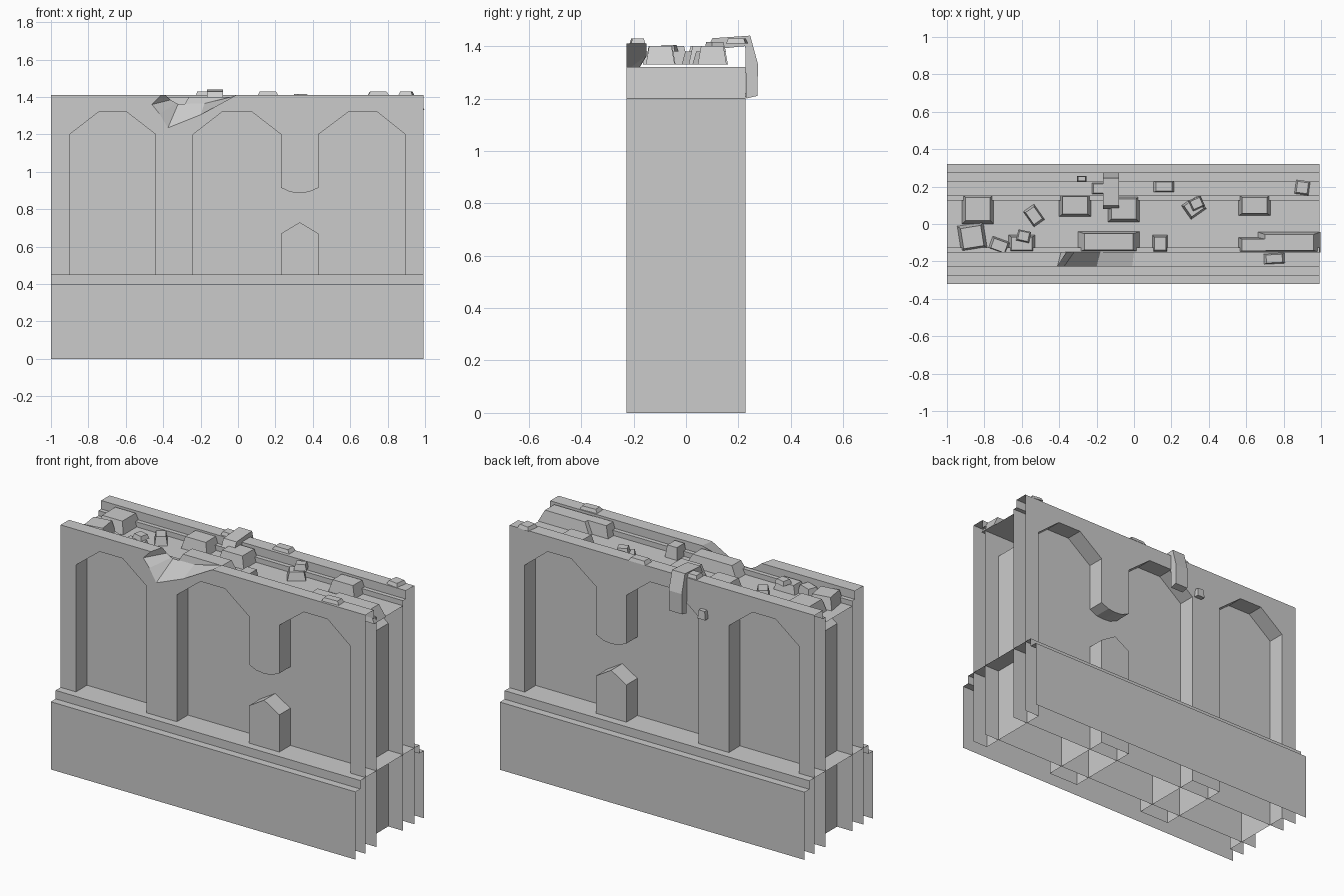
import bpy, bmesh
from math import radians, cos, sin
from mathutils import Vector

if "Cube" in bpy.data.objects:
    bpy.data.objects.remove(bpy.data.objects["Cube"])

L, R = -1.0, 0.993          # wall ends
FACE, LIP, CORE = 0.228, 0.15, 0.125
TOP, STEP, FLOOR = 1.41, 1.36, 1.33


def build(name, faces):
    """Make an object from polygons, each given as a list of 3D points."""
    bm = bmesh.new()
    for pts in faces:
        bm.faces.new([bm.verts.new(p) for p in pts])
    bmesh.ops.remove_doubles(bm, verts=bm.verts, dist=0.0005)
    me = bpy.data.meshes.new(name)
    bm.to_mesh(me)
    bm.free()
    ob = bpy.data.objects.new(name, me)
    bpy.context.collection.objects.link(ob)
    return ob


def along_x(profile):
    """Open (y, z) profile swept along the wall; faces up when y increases."""
    return [[(L, *a), (R, *a), (R, *b), (L, *b)] for a, b in zip(profile, profile[1:])]


def along_y(outline):
    """Open (x, z) outline swept through the wall thickness."""
    return [[(a[0], -FACE, a[1]), (a[0], FACE, a[1]), (b[0], FACE, b[1]), (b[0], -FACE, b[1])]
            for a, b in zip(outline, outline[1:])]


def upright(outline, y):
    """Flat (x, z) polygon at depth y, outline given clockwise from the front."""
    pts = [(x, y, z) for x, z in outline]
    return pts[::-1] if y < 0 else pts


# stepped plinth, open underneath and at the ends
half = [(-0.32, 0), (-0.32, 0.4), (-0.275, 0.4), (-0.275, 0.45)]
build("plinth", along_x(half + [(-y, z) for y, z in reversed(half)]))

# arch outlines
left_arch = [(-0.9, 0), (-0.9, 1.2), (-0.745, 1.32), (-0.595, 1.32), (-0.44, 1.2), (-0.44, 0)]
double_arch = [(-0.24, 0), (-0.24, 1.2), (-0.085, 1.32), (0.075, 1.32), (0.23, 1.2),
               (0.23, 0.915), (0.28, 0.892), (0.33, 0.887), (0.38, 0.892), (0.43, 0.915),
               (0.43, 1.2), (0.59, 1.32), (0.745, 1.32), (0.895, 1.2), (0.895, 0)]
stump = [(0.43, 0), (0.43, 0.67), (0.33, 0.73), (0.23, 0.67), (0.23, 0)]
build("arch_reveals", along_y(left_arch) + along_y(double_arch) + along_y(stump))

# chipped notch: outer edge on the face, inner edge on the lip
notch = [(-0.41, TOP), (-0.46, 1.36), (-0.42, 1.31), (-0.375, 1.235), (-0.2, 1.305), (-0.01, TOP)]
inner = [(-0.39, TOP), (-0.36, 1.385), (-0.33, 1.367), (-0.32, 1.363), (-0.18, 1.365), (0, TOP)]

# front and back faces with arch openings
openings = double_arch[::-1] + left_arch[::-1]
for name, y, gap in (("front_face", -FACE, notch), ("back_face", FACE, [])):
    build(name, [upright([(L, 0), (L, TOP)] + gap + [(R, TOP), (R, 0)] + openings, y),
                 upright(stump[::-1], y)])

# recessed panels inside the arches
for name, y in (("front_panel", -CORE), ("back_panel", CORE)):
    build(name, [upright([(L, 0), (L, FLOOR), (R, FLOOR), (R, 0)], y)])

# sunken top channel and back rim
build("top_channel", along_x([(-LIP, STEP), (-CORE, STEP), (-CORE, FLOOR), (CORE, FLOOR),
                              (CORE, STEP), (LIP, STEP), (LIP, TOP), (FACE, TOP)]))

# front rim, broken by the notch
outer3 = [(x, -FACE, z) for x, z in notch]
inner3 = [(x, -LIP, z) for x, z in inner]
rim = [[(L, -FACE, TOP), outer3[0], inner3[0], (L, -LIP, TOP)],
       [outer3[-1], (R, -FACE, TOP), (R, -LIP, TOP), inner3[-1]],
       [(x, -LIP, z) for x, z in [(L, STEP), (L, TOP)] + inner + [(R, TOP), (R, STEP)]]]
rim += [[outer3[i], outer3[i + 1], inner3[i + 1], inner3[i]] for i in range(5)]
build("front_rim", rim)


def rock(name, x, y, w, d, rot, z0, z1, taper=0.78):
    """Tapered block standing on z0."""
    c, s = cos(radians(rot)), sin(radians(rot))
    ring = [(-1, -1), (1, -1), (1, 1), (-1, 1)]

    def pts(k, z):
        return [Vector((x + (a * w * c - b * d * s) * k / 2,
                        y + (a * w * s + b * d * c) * k / 2, z)) for a, b in ring]
    lo, hi = pts(1, z0), pts(taper, z1)
    build(name, [lo[::-1], hi] + [[lo[i], lo[i - 3], hi[i - 3], hi[i]] for i in range(4)])


# rubble in the channel: x, y, width, depth, turn
channel_rubble = [
    (-0.835, 0.08, 0.17, 0.16, 0), (-0.315, 0.1, 0.17, 0.12, 0), (-0.055, 0.08, 0.17, 0.14, 0),
    (0.645, 0.1, 0.17, 0.11, 0), (-0.865, -0.07, 0.14, 0.14, 9), (-0.135, -0.095, 0.33, 0.11, 0),
    (0.64, -0.112, 0.16, 0.08, 0), (0.83, -0.098, 0.335, 0.11, 0), (0.14, -0.105, 0.08, 0.09, 0),
]
for r in channel_rubble:
    rock("channel_rubble", *r, FLOOR, 1.4)
for r in [(-0.6, -0.105, 0.14, 0.09, 0), (-0.72, -0.115, 0.1, 0.07, -20),
          (-0.535, 0.045, 0.07, 0.1, 35), (0.32, 0.09, 0.1, 0.09, 35)]:
    rock("small_rubble", *r, FLOOR, 1.38)
for r in [(-0.59, -0.065, 0.07, 0.06, -12, 1.38, 1.405), (0.335, 0.11, 0.07, 0.06, 25, 1.38, 1.415)]:
    rock("stacked_rubble", *r)

# loose pieces on the rims
for r in [(0.16, 0.2, 0.11, 0.06, 0), (0.9, 0.195, 0.075, 0.075, -8),
          (0.75, -0.185, 0.11, 0.055, 3), (-0.19, 0.19, 0.07, 0.06, 0)]:
    rock("rim_rubble", *r, TOP, 1.43)
rock("clinging_chunk", -0.28, 0.242, 0.05, 0.03, 0, 1.205, 1.255)

# bent slab draped over the back rim
bend = [(0.08, 1.385), (0.1, 1.43), (0.245, 1.44), (0.275, 1.33), (0.272, 1.21), (0.23, 1.2),
        (0.226, 1.4)]
sides = [[(x, y, z) for y, z in bend] for x in (-0.165, -0.08)]
slab = [sides[0], sides[1][::-1]]
for i in range(len(bend)):
    slab.append([sides[0][i], sides[0][i - 1], sides[1][i - 1], sides[1][i]])
build("draped_slab", slab)

# consistent outward normals on the closed slab
me = bpy.data.objects["draped_slab"].data
bm = bmesh.new()
bm.from_mesh(me)
bmesh.ops.recalc_face_normals(bm, faces=bm.faces)
bm.to_mesh(me)
bm.free()
